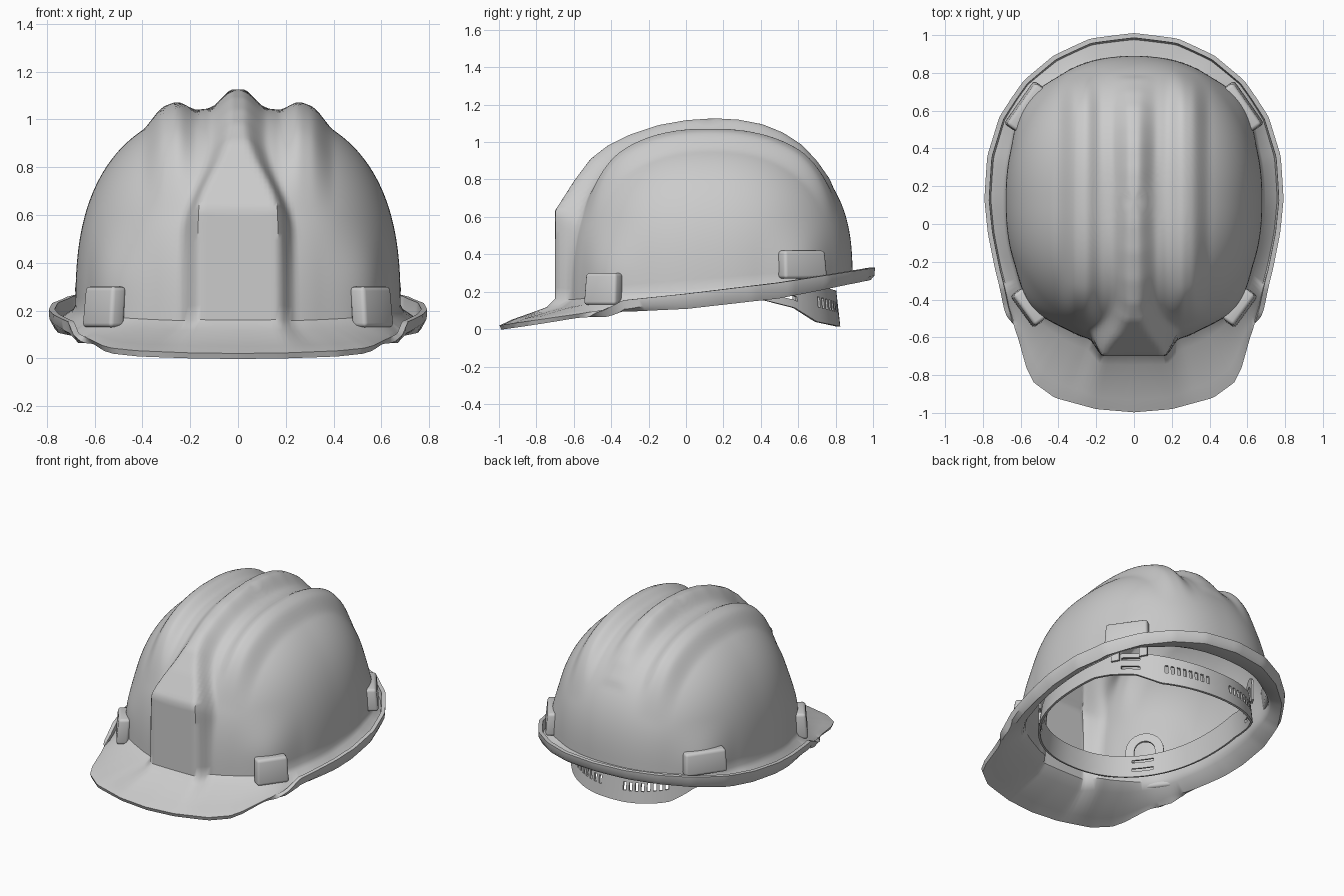
import bpy, bmesh, math
from mathutils import Vector, Matrix
from mathutils.geometry import intersect_line_line_2d

if "Cube" in bpy.data.objects:
    bpy.data.objects.remove(bpy.data.objects["Cube"])

SEG = 240
CY = 0.125


def smooth(a, b, v):
    t = max(0, min(1, (v - a) / (b - a)))
    return t * t * (3 - 2 * t)


def table(pts, v):
    if v <= pts[0][0]:
        return pts[0][1]
    for (a, fa), (b, fb) in zip(pts, pts[1:]):
        if v <= b:
            return fa + (fb - fa) * (v - a) / (b - a)
    return pts[-1][1]


def spow(v, n):
    return math.copysign(abs(v) ** (2 / n), v)


def reach(poly, centre, ang):
    """Distance from centre to the polyline along a ray."""
    c = Vector(centre)
    far = c + 9 * Vector((math.cos(ang + 1e-5), math.sin(ang + 1e-5)))
    hits = [intersect_line_line_2d(c, far, p, q) for p, q in zip(poly, poly[1:])]
    return max([(h - c).length for h in hits if h], default=0)


def mesh_rows(name, rows, thickness, closed=True, skip=lambda r, i: False):
    bm = bmesh.new()
    grid = [[bm.verts.new(p) for p in row] for row in rows]
    n = len(rows[0])
    for r in range(len(rows) - 1):
        for i in range(n if closed else n - 1):
            j = (i + 1) % n
            if not skip(r, i):
                bm.faces.new((grid[r][i], grid[r][j], grid[r + 1][j], grid[r + 1][i]))
    bmesh.ops.remove_doubles(bm, verts=bm.verts, dist=1e-5)
    me = bpy.data.meshes.new(name)
    bm.to_mesh(me)
    bm.free()
    ob = bpy.data.objects.new(name, me)
    bpy.context.collection.objects.link(ob)
    mod = ob.modifiers.new("thickness", 'SOLIDIFY')
    mod.thickness = thickness
    mod.offset = -1
    return ob


# Shell profiles: centre ridge from the side (y, z), brim outline from the top (x, y)
RIDGE = [(-.70, 0), (-.70, .635), (-.67, .68), (-.60, .79), (-.51, .91), (-.42, .98),
         (-.30, 1.04), (-.15, 1.09), (0, 1.117), (.15, 1.127), (.28, 1.12), (.41, 1.095),
         (.52, 1.05), (.62, .985), (.70, .90), (.77, .80), (.83, .65), (.87, .45), (.89, 0)]
BRIM = [(0, -.997), (.2, -.98), (.42, -.92), (.53, -.84), (.57, -.76), (.615, -.6), (.67, -.45),
        (.72, -.25), (.76, -.05), (.78, .13), (.765, .36), (.7, .56), (.57, .75), (.42, .88),
        (.23, .97), (0, 1)]
BRIM += [(-x, y) for x, y in reversed(BRIM[:-1])]
LIP_Z = [(-1, .02), (-.55, .085), (-.44, .105), (-.34, .155), (0, .19), (.5, .25), (1, .33)]
GUTTER_Z = [(-1, .05), (-.6, .098), (-.4, .115), (0, .132), (.5, .187), (1, .285)]
CLIPS = [(.565, -.445, .21, .215, .17), (.58, .625, .28, .345, .15)]  # x, y, length, z, height


def dome_point(a, u):
    r, h = spow(math.cos(u), 2.5), spow(math.sin(u), 2.5)
    x = .68 * r * spow(math.cos(a), 2.3)
    y = CY + .765 * r * spow(math.sin(a), 2.3)
    z = .2 + .85 * h + (1 - h) * (.01 + .085 * y)
    # gentle fairings above the accessory clips
    k = max(smooth(.26, 0, math.hypot(abs(x) - c[0], y - c[1])) for c in CLIPS)
    k *= .04 * smooth(.6, .3, z)
    x, y = x * (1 + k), CY + (y - CY) * (1 + k)
    # centre ridge widening into the flat front pad, plus two side ridges
    dy, dz = y - CY, z - .1
    rad, phi = math.hypot(dy, dz), math.atan2(dz, dy)
    w = smooth(.92, .52, z) if y < 0 else 0
    outer, inner = .125 + .115 * w, .015 + .145 * w
    m = smooth(outer, inner, abs(x))
    new = rad
    if m > 0:
        new += max(0, reach(RIDGE, (CY, .1), phi) - rad) * m
    el = math.degrees(math.atan2(dz, abs(dy)))
    new += .053 * smooth(.12, .02, abs(abs(x) - .285)) * smooth(36, 62, el)
    return Vector((x, CY + dy * new / rad, .1 + dz * new / rad))


# Hard shell: brim, upturned lip, rain gutter and ridged dome as one surface
angles = [2 * math.pi * i / SEG for i in range(SEG)]
N = 50
dome = [[dome_point(a, math.pi / 2 * k / N) for a in angles] for k in range(N + 1)]
lip, rim, gutter, foot = [], [], [], []
for b in dome[0]:
    ang = math.atan2(b.y - CY, b.x)
    d = reach(BRIM, (0, CY), ang)
    o = Vector((d * math.cos(ang), CY + d * math.sin(ang), 0))
    z = table(LIP_Z, o.y)
    s = smooth(-.6, -.3, o.y)          # 0 on the peak, 1 along the gutter
    at = lambda frac, h: Vector((*b.lerp(o, frac).xy, h))
    g = at(.78, table(GUTTER_Z, o.y))
    lip.append(at(1 - .13 * s, z))
    rim.append(at(.95 - .10 * s, z + .006 - .042 * s))
    gutter.append(g)
    f = b.lerp(g, .2)
    f.z = b.z + (g.z - b.z) * .4
    foot.append(f)
mesh_rows("shell", [lip, rim, gutter, foot] + dome, .025)

# Accessory clips on the four corners of the shell
for label, (x, y, length, z, height) in zip(("front", "rear"), CLIPS):
    for side in (1, -1):
        bm = bmesh.new()
        bmesh.ops.create_cube(bm, size=1)
        bmesh.ops.scale(bm, vec=(.075, length, height), verts=bm.verts)
        for v in bm.verts:
            if v.co.z > 0:
                v.co.x -= .015
                v.co.y *= .95
        bmesh.ops.bevel(bm, geom=bm.edges[:], offset=.018, segments=3, profile=.5,
                        affect='EDGES')
        turn = math.radians(-36 if y < 0 else 35)
        bm.transform(Matrix.Translation((x * side, y, z))
                     @ Matrix.Rotation(turn if side > 0 else math.pi - turn, 4, 'Z'))
        name = f"{label}_clip_{'right' if side > 0 else 'left'}"
        me = bpy.data.meshes.new(name)
        bm.to_mesh(me)
        bm.free()
        bpy.context.collection.objects.link(bpy.data.objects.new(name, me))

# Headband: slotted oval strap that drops below the brim at the back
LOW = [(-.6, .15), (.3, .175), (.42, .155), (.58, .115), (.7, .04), (.82, .015)]
TOP = [(-.6, .28), (.3, .33), (.6, .27), (.82, .20)]
BAND = 192


def band_point(a, t):
    s = 1 - .03 * t
    x = .59 * s * spow(math.cos(a), 2.2)
    y = .11 + .715 * s * spow(math.sin(a), 2.2)
    return Vector((x, y, table(LOW, y) * (1 - t) + table(TOP, y) * t))


def slot(r, i):
    deg = i * 360 / BAND
    if r == 2 and (54 < deg < 84 or 96 < deg < 126):
        return i % 2 == 0
    return r in (1, 3) and any(abs(deg - c) < 6 for c in (35, 145, 225, 315))


mesh_rows("headband", [[band_point(2 * math.pi * i / BAND, t) for i in range(BAND)]
                       for t in (0, .26, .40, .68, .80, 1)], .014, skip=slot)

# Hanger loops that join the band to the shell
for label, deg in (("front_left", 225), ("front_right", 315),
                   ("rear_left", 145), ("rear_right", 35)):
    a = math.radians(deg)
    mid = band_point(a, .8)
    tangent = (band_point(a + .05, .8) - band_point(a - .05, .8))
    tangent.z = 0
    tangent.normalize()
    outward = tangent.cross(Vector((0, 0, 1)))
    rows = []
    for rad in (.12, .065):
        path = [(rad, -.08)] + [(rad * math.cos(t * math.pi / 12), rad * math.sin(t * math.pi / 12))
                                for t in range(13)] + [(-rad, -.08)]
        rows.append([mid + outward * .012 + tangent * u + Vector((0, 0, .07 + v))
                     for u, v in path])
    mesh_rows("hanger_" + label, rows, .014, closed=False)

# Bake the thickness and shade smooth with crisp edges
bpy.ops.object.select_all(action='SELECT')
bpy.context.view_layer.objects.active = bpy.data.objects["shell"]
bpy.ops.object.convert(target='MESH')
bpy.ops.object.shade_smooth_by_angle(angle=math.radians(42))
